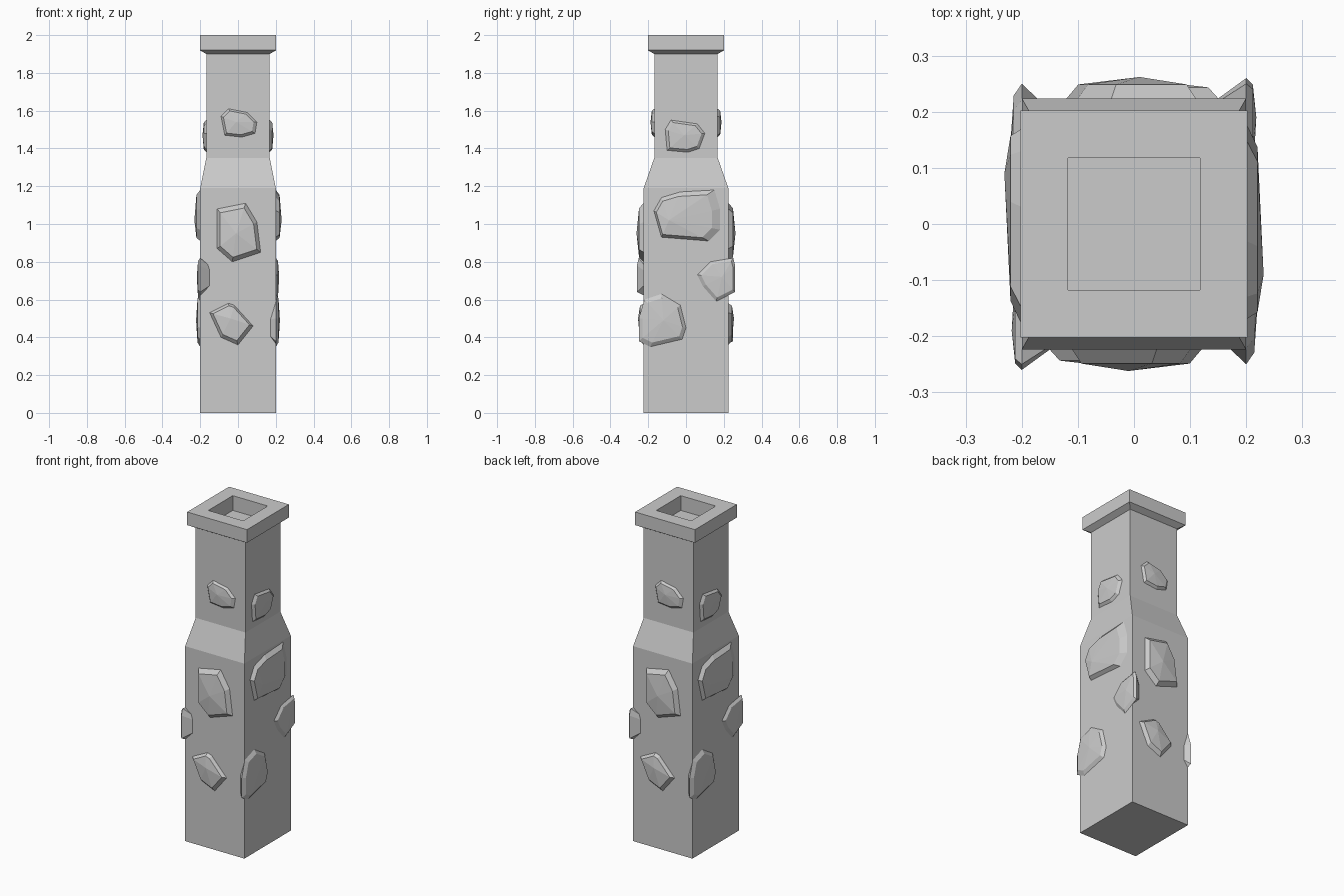
import bpy
import bmesh
from math import pi
from mathutils import Matrix, Vector

cube = bpy.data.objects.get("Cube")
if cube:
    bpy.data.objects.remove(cube, do_unlink=True)

stone_grey = bpy.data.materials.new("stone_grey")
stone_grey.use_nodes = True
colour = (0.6, 0.6, 0.6, 1)
stone_grey.diffuse_color = colour
stone_grey.node_tree.nodes["Principled BSDF"].inputs["Base Color"].default_value = colour


def finish(bm, name):
    """Turn a bmesh into a flat-shaded stone object."""
    bmesh.ops.recalc_face_normals(bm, faces=bm.faces)
    mesh = bpy.data.meshes.new(name)
    bm.to_mesh(mesh)
    bm.free()
    mesh.materials.append(stone_grey)
    obj = bpy.data.objects.new(name, mesh)
    bpy.context.collection.objects.link(obj)
    return obj


# Chimney shaft: rectangular sections (half width, half depth, height)
# running up the outside, over the cap and down into the flue
BODY_X, BODY_Y, NECK, CAP, FLUE = 0.2, 0.224, 0.168, 0.202, 0.118
sections = [
    (BODY_X, BODY_Y, 0), (BODY_X, BODY_Y, 1.19),
    (NECK, NECK, 1.35), (NECK, NECK, 1.9),
    (CAP, CAP, 1.92), (CAP, CAP, 2),
    (FLUE, FLUE, 2), (FLUE, FLUE, 1.91),
]
bm = bmesh.new()
rings = []
for hx, hy, z in sections:
    corners = ((-hx, -hy), (hx, -hy), (hx, hy), (-hx, hy))
    rings.append([bm.verts.new((x, y, z)) for x, y in corners])
for low, high in zip(rings, rings[1:]):
    for i in range(4):
        j = (i + 1) % 4
        bm.faces.new((low[i], low[j], high[j], high[i]))
bm.faces.new(rings[0])
bm.faces.new(rings[-1])
finish(bm, "chimney_shaft")


def add_stone(name, wall, turn, height, peak, outline):
    """Hull of a sunken root, an outline on the wall, a smaller crown and a peak.
    Outline and peak are (across, up) in hundredths of a unit."""
    top = Vector(peak) / 100
    rim = [Vector(p) / 100 for p in outline]
    middle = sum(rim, Vector((0, 0))) / len(rim)
    layers = [(middle, 0.5, -0.06), (middle, 1, 0), (top, 0.84, height * 0.65)]
    for side, angle in (("a", turn), ("b", turn + pi)):
        bm = bmesh.new()
        for centre, scale, out in layers:
            for p in rim:
                q = centre.lerp(p, scale)
                bm.verts.new((q.x, -wall - out, q.y))
        bm.verts.new((top.x, -wall - height, top.y))
        hull = bmesh.ops.convex_hull(bm, input=bm.verts)
        spare = {g for g in hull["geom_interior"] + hull["geom_unused"]
                 if isinstance(g, bmesh.types.BMVert)}
        bmesh.ops.delete(bm, geom=list(spare), context="VERTS")
        bm.transform(Matrix.Rotation(angle, 4, "Z"))
        finish(bm, name + "_" + side)


# Stones on the front, repeated on the back
FRONT, SIDE = 0, pi / 2
add_stone("upright_stone", BODY_Y, FRONT, 0.038, (-1, 95),
          [(-11, 108), (4, 111), (10, 101), (12, 85), (-3, 80), (-11, 87)])
add_stone("slanted_stone", BODY_Y, FRONT, 0.03, (-4, 50),
          [(-15, 53), (-5, 58), (-2, 57), (8, 46), (0, 36), (-9, 40)])
add_stone("neck_front_stone", NECK, FRONT, 0.02, (-1, 154),
          [(-9, 157), (-5, 161), (5, 159), (10, 154), (9, 148), (2, 146), (-7, 147)])

# Stones on the left side, repeated on the right; two wrap round corners
add_stone("broad_stone", BODY_X, SIDE, 0.031, (-9, 102),
          [(-17, 107), (-13, 114), (-3, 117), (15, 118), (18, 108), (18, 97), (12, 91), (-13, 93)])
add_stone("back_corner_stone", BODY_X, SIDE, 0.018, (19, 72),
          [(6, 73), (13, 80), (25, 82), (26, 78), (26, 64), (16, 59), (9, 67)])
add_stone("front_corner_stone", BODY_X, SIDE, 0.022, (-12, 49),
          [(-25, 50), (-22, 60), (-13, 63), (-3, 57), (0, 45), (-2, 39), (-19, 35), (-25, 38)])
add_stone("neck_side_stone", NECK, SIDE, 0.02, (-1, 147),
          [(-11, 150), (-8, 155), (6, 153), (10, 148), (7, 140), (1, 138), (-10, 139)])
